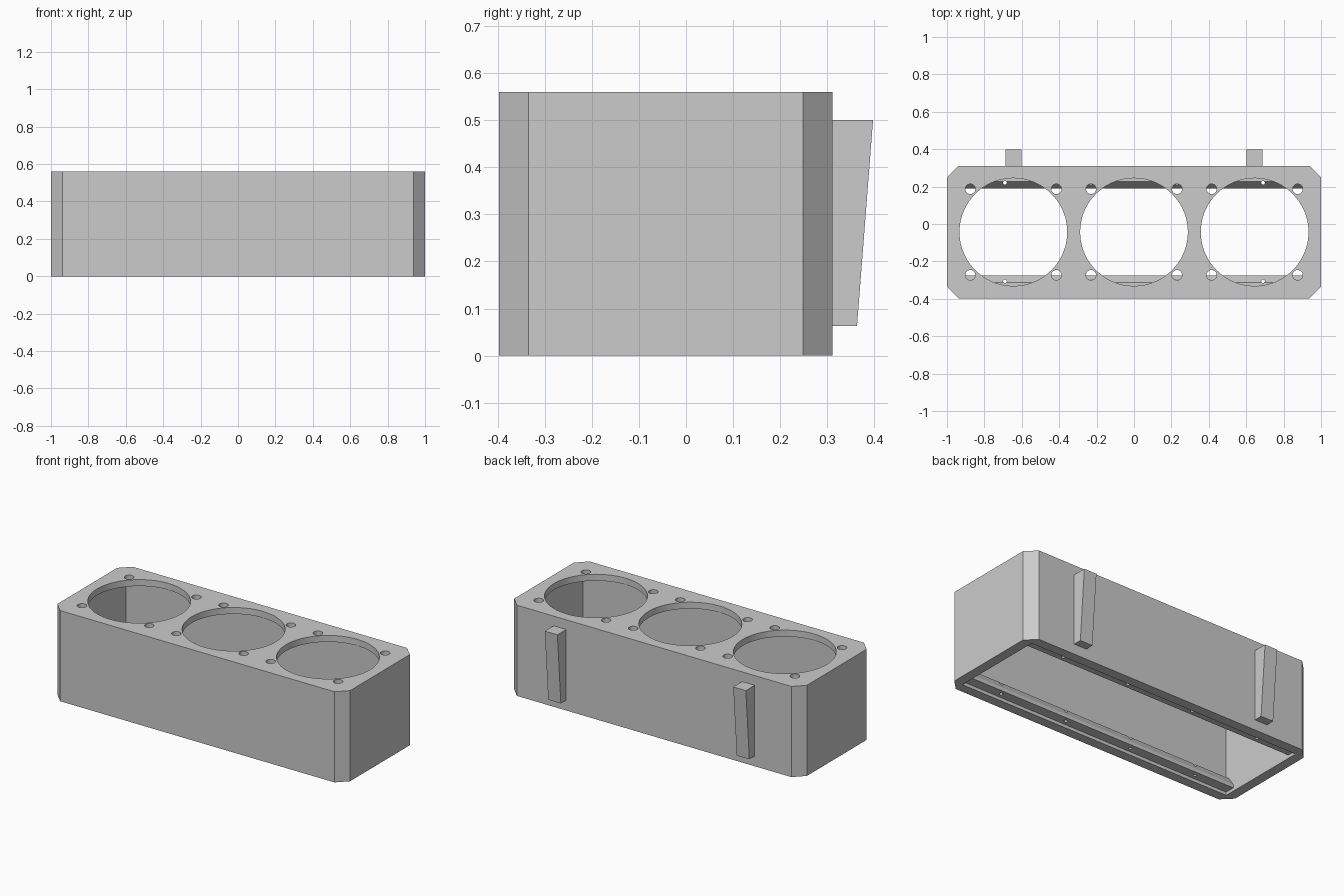
import bpy
import bmesh
import math

if "Cube" in bpy.data.objects:
    bpy.data.objects.remove(bpy.data.objects["Cube"])

MID_Y = -0.043          # centre line of the box
HALF_Y = 0.354          # half depth of the box
HEIGHT = 0.56
WALL = 0.06
CHAMFER = 0.0625
TOP_PLATE = 0.04

grey = bpy.data.materials.new("plain grey")
grey.use_nodes = True
grey.diffuse_color = (0.6, 0.6, 0.6, 1)
grey.node_tree.nodes["Principled BSDF"].inputs["Base Color"].default_value = (0.6, 0.6, 0.6, 1)


def prism(name, points, offset):
    """Extrude a closed outline of 3D points along an offset vector."""
    bm = bmesh.new()
    face = bm.faces.new([bm.verts.new(p) for p in points])
    result = bmesh.ops.extrude_face_region(bm, geom=[face])
    verts = [g for g in result["geom"] if isinstance(g, bmesh.types.BMVert)]
    bmesh.ops.translate(bm, verts=verts, vec=offset)
    bmesh.ops.recalc_face_normals(bm, faces=bm.faces)
    mesh = bpy.data.meshes.new(name)
    bm.to_mesh(mesh)
    bm.free()
    mesh.materials.append(grey)
    obj = bpy.data.objects.new(name, mesh)
    bpy.context.collection.objects.link(obj)
    return obj


def round_cutter(x, y, radius, low, high, sides):
    ring = [(x + radius * math.cos(2 * math.pi * i / sides),
             y + radius * math.sin(2 * math.pi * i / sides), low) for i in range(sides)]
    return prism("cutter", ring, (0, 0, high - low))


def cut(obj, cutters):
    """Subtract each cutter, then remove it."""
    bpy.context.view_layer.objects.active = obj
    for cutter in cutters:
        cutter.hide_render = True
        mod = obj.modifiers.new("cut", "BOOLEAN")
        mod.operation = "DIFFERENCE"
        mod.solver = "EXACT"
        mod.object = cutter
        bpy.ops.object.modifier_apply(modifier=mod.name)
        bpy.data.objects.remove(cutter)


def smooth(obj):
    bpy.ops.object.select_all(action="DESELECT")
    obj.select_set(True)
    bpy.context.view_layer.objects.active = obj
    bpy.ops.object.shade_smooth_by_angle(angle=math.radians(30))


# Outer housing with chamfered upright corners
a, b, c = 1.0, HALF_Y, CHAMFER
quarter = [(a, b - c), (a - c, b)]
outline = (quarter + [(-x, y) for x, y in reversed(quarter)]
           + [(-x, -y) for x, y in quarter] + [(x, -y) for x, y in reversed(quarter)])
housing = prism("housing", [(x, MID_Y + y, 0) for x, y in outline], (0, 0, HEIGHT))

# Hollow interior, open underneath
ix, iy = a - WALL, b - WALL
inner = [(ix, iy), (-ix, iy), (-ix, -iy), (ix, -iy)]
cutters = [prism("cutter", [(x, MID_Y + y, -0.1) for x, y in inner],
                 (0, 0, HEIGHT - TOP_PLATE + 0.1))]

# Three large round openings, each with four screw holes
for cx in (-0.645, 0, 0.645):
    cutters.append(round_cutter(cx, MID_Y, 0.288, 0.45, 0.7, 72))
    for sx in (-1, 1):
        for sy in (-1, 1):
            cutters.append(round_cutter(cx + sx * 0.23, MID_Y + sy * 0.23, 0.027, 0.45, 0.7, 24))
cut(housing, cutters)
smooth(housing)

# Sloped ledges inside the long walls, drilled for the base cover
section = [(iy + 0.005, 0.02), (0.233, 0.02), (0.233, 0.04), (0.27, 0.095), (iy + 0.005, 0.095)]
for side, name in ((-1, "front_ledge"), (1, "back_ledge")):
    ledge = prism(name, [(-ix, MID_Y + side * y, z) for y, z in section], (2 * ix, 0, 0))
    cut(ledge, [round_cutter(x, MID_Y + side * 0.263, 0.01, -0.05, 0.2, 16)
                for x in (-0.69, -0.23, 0.23, 0.69)])
    smooth(ledge)

# Tapered mounting ribs on the back
back = MID_Y + HALF_Y
rib = [(back - 0.005, 0.063), (0.363, 0.063), (0.397, 0.5), (back - 0.005, 0.5)]
for x, name in ((-0.687, "right_rib"), (0.601, "left_rib")):
    prism(name, [(x, y, z) for y, z in rib], (0.086, 0, 0))
